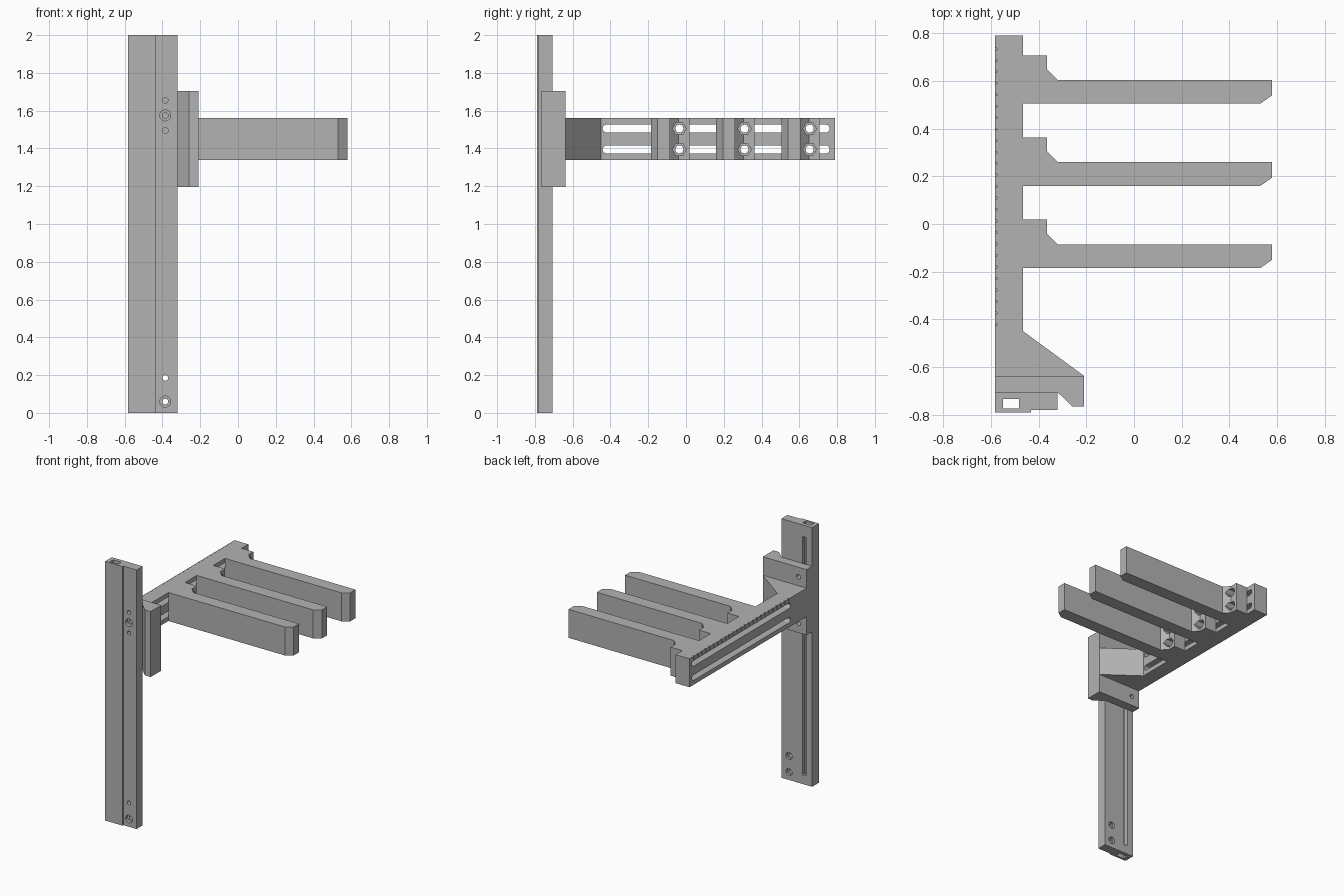
import bpy, math
from mathutils import Matrix, Vector

cube = bpy.data.objects.get("Cube")
if cube:
    bpy.data.objects.remove(cube, do_unlink=True)

grey = bpy.data.materials.new("plain grey")
grey.use_nodes = True
grey.diffuse_color = (0.45, 0.45, 0.45, 1)
grey.node_tree.nodes["Principled BSDF"].inputs["Base Color"].default_value = grey.diffuse_color


def prism(name, points, z0, z1, matrix=None):
    """Extrude a counter-clockwise outline from z0 to z1, then place it by a matrix."""
    n = len(points)
    verts = [Vector((x, y, z)) for z in (z0, z1) for x, y in points]
    if matrix:
        verts = [matrix @ v for v in verts]
    faces = [tuple(range(n - 1, -1, -1)), tuple(range(n, 2 * n))]
    faces += [(i, (i + 1) % n, (i + 1) % n + n, i + n) for i in range(n)]
    mesh = bpy.data.meshes.new(name)
    mesh.from_pydata(verts, [], faces)
    mesh.materials.append(grey)
    ob = bpy.data.objects.new(name, mesh)
    bpy.context.collection.objects.link(ob)
    return ob


def box(name, x0, x1, y0, y1, z0, z1):
    return prism(name, [(x0, y0), (x1, y0), (x1, y1), (x0, y1)], z0, z1)


def circle(r, sides, turn=0.0):
    return [(r * math.cos(turn + math.tau * i / sides),
             r * math.sin(turn + math.tau * i / sides)) for i in range(sides)]


# Local z points along +x or +y
TO_X = Matrix(((0, 0, 1, 0), (1, 0, 0, 0), (0, 1, 0, 0), (0, 0, 0, 1)))
TO_Y = Matrix(((0, 1, 0, 0), (0, 0, 1, 0), (1, 0, 0, 0), (0, 0, 0, 1)))


def hole_x(y, z, r, x0, x1, sides=24):
    return prism("cutter", circle(r, sides), x0, x1, Matrix.Translation((0, y, z)) @ TO_X)


def hole_y(x, z, r, y0, y1, sides=24):
    return prism("cutter", circle(r, sides), y0, y1, Matrix.Translation((x, 0, z)) @ TO_Y)


def cut(ob, cutters):
    """Subtract each cutter and remove it."""
    bpy.context.view_layer.objects.active = ob
    for c in cutters:
        c.hide_render = True
        mod = ob.modifiers.new("cut", 'BOOLEAN')
        mod.operation = 'DIFFERENCE'
        mod.solver = 'EXACT'
        mod.object = c
        bpy.ops.object.modifier_apply(modifier=mod.name)
        bpy.data.objects.remove(c, do_unlink=True)


BACK, FRONT, SIDE = -0.706, -0.79, -0.583
SLOT_X, BOLT_X = -0.515, -0.385
LOW, HIGH = 1.34, 1.56
SLOTS = (1.395, 1.505)

# Upright rail with a stepped front, inner channel, rear slot and bolt holes
rail = prism("upright_rail", [(SIDE, FRONT), (-0.433, FRONT), (-0.433, -0.78),
                              (-0.32, -0.78), (-0.32, BACK), (SIDE, BACK)], 0, 2)
cutters = [box("cutter", -0.55, -0.482, -0.775, -0.735, -0.1, 2.1),
           box("cutter", SLOT_X - 0.015, SLOT_X + 0.015, -0.75, -0.69, 0.07, 1.91)]
for z in (0.06, 0.185, 1.495, 1.575, 1.655):
    cutters.append(hole_y(BOLT_X, z, 0.015, -0.85, -0.65))
for z in (0.06, 1.575):
    cutters.append(hole_y(BOLT_X, z, 0.029, -0.85, -0.755))
for z in (0.06, 0.185):
    cutters.append(hole_y(BOLT_X, z, 0.027, -0.725, -0.65))
cut(rail, cutters)

# Sliding bracket that hooks around the edge of the rail
bracket = prism("sliding_bracket", [(SIDE, BACK), (-0.32, BACK), (-0.26, -0.765),
                                    (-0.21, -0.765), (-0.21, -0.637), (SIDE, -0.637)], 1.197, 1.703)
cut(bracket, [hole_y(SLOT_X, z, 0.017, -0.8, -0.5) for z in (1.27, 1.63)])

# Slotted beam with its gusset, and scale notches along the outer top edge
beam = prism("slotted_beam", [(SIDE, -0.637), (-0.21, -0.637), (-0.465, -0.45),
                              (-0.465, 0.79), (SIDE, 0.79)], LOW, HIGH)
cutters = []
for z in SLOTS:
    half = circle(0.021, 24, math.pi / 2)
    outline = [(x - 0.42, y) for x, y in half[:13]] + [(x + 0.74, y) for x, y in half[12:] + half[:1]]
    cutters.append(prism("cutter", outline, -0.7, -0.4, Matrix.Translation((0, 0, z)) @ TO_X))
for i in range(25):
    y = 0.735 - i * 0.0482
    cutters.append(box("cutter", -0.6, SIDE + 0.009, y - 0.004, y + 0.004, 1.535, 1.6))
cut(beam, cutters)

# Three support arms, each with a bolted foot
for name, y in (("front_arm", -0.185), ("middle_arm", 0.16), ("rear_arm", 0.505)):
    arm = prism(name, [(-0.465, y), (0.53, y), (0.58, y + 0.035), (0.58, y + 0.1),
                       (-0.32, y + 0.1), (-0.365, y + 0.145), (-0.365, y + 0.203),
                       (-0.465, y + 0.203)], LOW, HIGH)
    cutters = []
    for z in SLOTS:
        cutters.append(hole_x(y + 0.15, z, 0.021, -0.5, -0.25))
        cutters.append(hole_x(y + 0.15, z, 0.036, -0.42, -0.25, 6))
    cut(arm, cutters)
